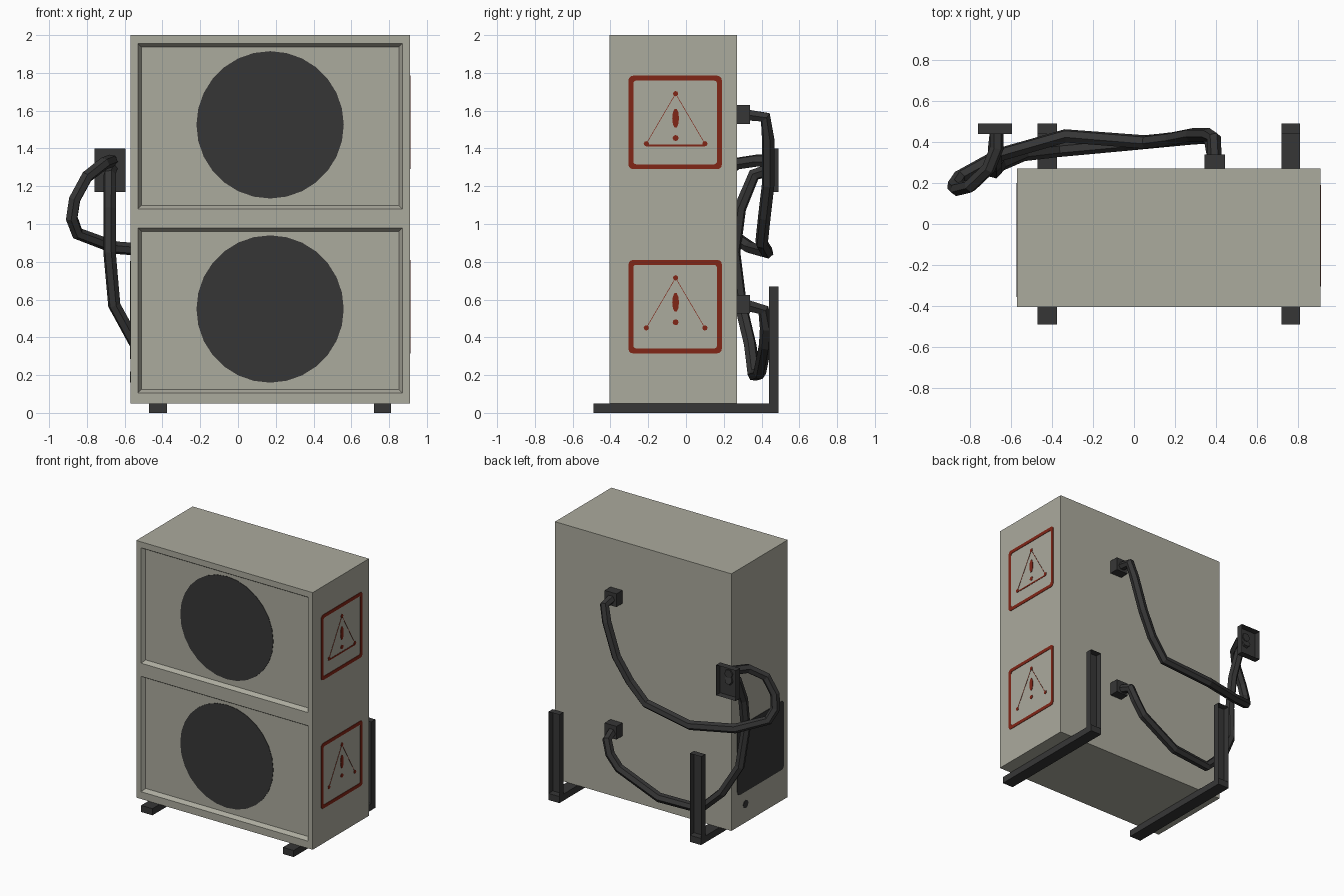
import bpy, bmesh, math
from mathutils import Vector

if "Cube" in bpy.data.objects:
    bpy.data.objects.remove(bpy.data.objects["Cube"])


def material(name, col):
    m = bpy.data.materials.new(name)
    m.diffuse_color = (*col, 1)
    m.use_nodes = True
    m.node_tree.nodes["Principled BSDF"].inputs["Base Color"].default_value = m.diffuse_color
    return m


BEIGE = material("beige_metal", (0.41, 0.405, 0.34))
DARK = material("dark_grey", (0.037, 0.037, 0.037))
RED = material("warning_red", (0.22, 0.019, 0.008))


def finish(bm, name, mat):
    bmesh.ops.recalc_face_normals(bm, faces=bm.faces)
    me = bpy.data.meshes.new(name)
    bm.to_mesh(me)
    bm.free()
    me.materials.append(mat)
    ob = bpy.data.objects.new(name, me)
    bpy.context.collection.objects.link(ob)
    return ob


def box_bm(lo, hi):
    bm = bmesh.new()
    bmesh.ops.create_cube(bm, size=1)
    for v in bm.verts:
        v.co = Vector([hi[i] if v.co[i] > 0 else lo[i] for i in range(3)])
    bm.normal_update()
    return bm


def box(name, lo, hi, mat, open_back=False):
    bm = box_bm(lo, hi)
    if open_back:
        back = [f for f in bm.faces if f.normal.y > 0.9]
        bmesh.ops.delete(bm, geom=back, context='FACES')
    return finish(bm, name, mat)


def prism(bm, pts, place, h):
    """Thin plate from a 2D outline; place maps (u, v, height) to 3D."""
    a = [bm.verts.new(place(u, v, 0)) for u, v in pts]
    b = [bm.verts.new(place(u, v, h)) for u, v in pts]
    n = len(pts)
    bm.faces.new(b)
    bm.faces.new(a[::-1])
    for i in range(n):
        j = (i + 1) % n
        bm.faces.new((a[i], a[j], b[j], b[i]))


def circle(u, v, r, n, rv=None):
    return [(u + r * math.cos(2 * math.pi * i / n),
             v + (rv or r) * math.sin(2 * math.pi * i / n)) for i in range(n)]


def round_rect(u0, u1, v0, v1, r):
    pts = []
    for k, (u, v) in enumerate(((u1 - r, v1 - r), (u0 + r, v1 - r),
                                (u0 + r, v0 + r), (u1 - r, v0 + r))):
        for s in range(4):
            t = math.pi / 2 * (k + s / 3)
            pts.append((u + r * math.cos(t), v + r * math.sin(t)))
    return pts


def bar(p, q, w):
    p, q = Vector(p), Vector(q)
    d = (q - p).normalized() * w / 2
    n = Vector((-d.y, d.x))
    return [p + n, p - n, q - n, q + n]


X0, X1, Y0, Y1 = -0.57, 0.91, -0.405, 0.27
on_front = lambda u, v, h: Vector((u, Y0 + 0.03 - h, v))
on_right = lambda u, v, h: Vector((X1 + h, u, v))
on_left = lambda u, v, h: Vector((X0 - h, u, v))

# Cabinet with two bevelled recessed front panels
bm = box_bm((X0, Y0, 0.05), (X1, Y1, 2.0))
cuts = [((x, 0, 0), (1, 0, 0)) for x in (-0.53, 0.87)]
cuts += [((0, 0, z), (0, 0, 1)) for z in (0.105, 0.98, 1.08, 1.955)]
for co, no in cuts:
    bmesh.ops.bisect_plane(bm, geom=bm.verts[:] + bm.edges[:] + bm.faces[:],
                           plane_co=co, plane_no=no)
bm.normal_update()
panels = []
for f in bm.faces:
    c = f.calc_center_median()
    if f.normal.y < -0.9 and abs(c.x - 0.17) < 0.1 and f.calc_area() > 0.5:
        panels.append(f)
bmesh.ops.inset_individual(bm, faces=panels, thickness=0.026, depth=-0.03)
finish(bm, "cabinet", BEIGE)

for name, dz in (("lower", 0.0), ("upper", 0.975)):
    # Fan opening
    bm = bmesh.new()
    prism(bm, circle(0.17, 0.55 + dz, 0.39, 28), on_front, 0.003)
    finish(bm, name + "_fan_opening", DARK)

    # Side intake vent
    bm = bmesh.new()
    prism(bm, round_rect(-0.357, 0.2, 0.285, 0.805, 0.03), on_left, 0.003)
    finish(bm, name + "_side_vent", DARK)

    # Warning label frame
    bm = bmesh.new()
    loops = []
    for inset, r in ((0.0, 0.025), (0.026, 0.015)):
        pts = round_rect(-0.305 + inset, 0.19 - inset,
                         0.315 + inset, 0.81 - inset, r)
        loops.append([[bm.verts.new(on_right(u, v + dz, h)) for u, v in pts]
                      for h in (0, 0.003)])
    (oa, ob), (ia, ib) = loops
    for i in range(len(oa)):
        j = (i + 1) % len(oa)
        for p, q in ((oa, ob), (ob, ib), (ib, ia), (ia, oa)):
            bm.faces.new((p[i], p[j], q[j], q[i]))
    finish(bm, name + "_label_frame", RED)

    # Warning triangle and exclamation mark
    bm = bmesh.new()
    apex, left, right = (-0.055, 0.715 + dz), (-0.21, 0.45 + dz), (0.1, 0.45 + dz)
    for p in (apex, left, right):
        prism(bm, circle(*p, 0.014, 8), on_right, 0.003)
    prism(bm, bar(apex, left, 0.003), on_right, 0.002)
    prism(bm, bar(apex, right, 0.003), on_right, 0.002)
    if dz:
        prism(bm, bar((-0.21, 0.44 + dz), (0.1, 0.44 + dz), 0.011), on_right, 0.002)
    prism(bm, circle(-0.055, 0.585 + dz, 0.018, 10, 0.052), on_right, 0.003)
    prism(bm, circle(-0.055, 0.48 + dz, 0.016, 8), on_right, 0.003)
    finish(bm, name + "_warning_sign", RED)

# Drain hole on the left side
bm = bmesh.new()
prism(bm, circle(0.1, 0.19, 0.03, 10), on_left, 0.003)
finish(bm, "drain_hole", DARK)

# L-shaped brackets: foot rail and wall post
for name, a, b in (("left", -0.47, -0.375), ("right", 0.72, 0.81)):
    box(name + "_foot_rail", (a, -0.49, 0), (b, 0.49, 0.05), DARK)
    box(name + "_wall_post", (a, 0.44, 0.05), (b, 0.49, 0.67), DARK, True)

# Wall box where the pipes end
box("wall_box", (-0.76, 0.44, 1.17), (-0.595, 0.49, 1.40), DARK, True)

# Pipes and their connectors
paths = {
    "upper": [(0.395, 0.3, 1.58), (0.39, 0.42, 1.565), (0.36, 0.435, 1.45),
              (0.28, 0.435, 1.21), (0.18, 0.415, 1.04), (0.055, 0.40, 0.90),
              (-0.335, 0.43, 0.85), (-0.65, 0.34, 0.875), (-0.85, 0.23, 0.95),
              (-0.88, 0.185, 1.03), (-0.865, 0.17, 1.13), (-0.80, 0.185, 1.25),
              (-0.71, 0.27, 1.32), (-0.67, 0.37, 1.335), (-0.67, 0.45, 1.335)],
    "lower": [(0.395, 0.3, 0.575), (0.375, 0.41, 0.545), (0.34, 0.425, 0.45),
              (0.268, 0.42, 0.36), (-0.047, 0.39, 0.21), (-0.373, 0.36, 0.20),
              (-0.54, 0.34, 0.36), (-0.655, 0.29, 0.57), (-0.68, 0.255, 0.85),
              (-0.68, 0.285, 1.08), (-0.68, 0.36, 1.26), (-0.67, 0.45, 1.29)],
}
for name, pts in paths.items():
    z = pts[0][2]
    box(name + "_connector", (0.345, Y1, z - 0.05), (0.445, 0.34, z + 0.05), DARK)
    cu = bpy.data.curves.new(name + "_pipe", 'CURVE')
    cu.dimensions = '3D'
    cu.bevel_depth = 0.034
    cu.bevel_resolution = 1
    cu.use_fill_caps = True
    sp = cu.splines.new('POLY')
    sp.points.add(len(pts) - 1)
    for p, co in zip(sp.points, pts):
        p.co = (*co, 1)
    sp.use_smooth = False
    cu.materials.append(DARK)
    pipe = bpy.data.objects.new(name + "_pipe", cu)
    bpy.context.collection.objects.link(pipe)
